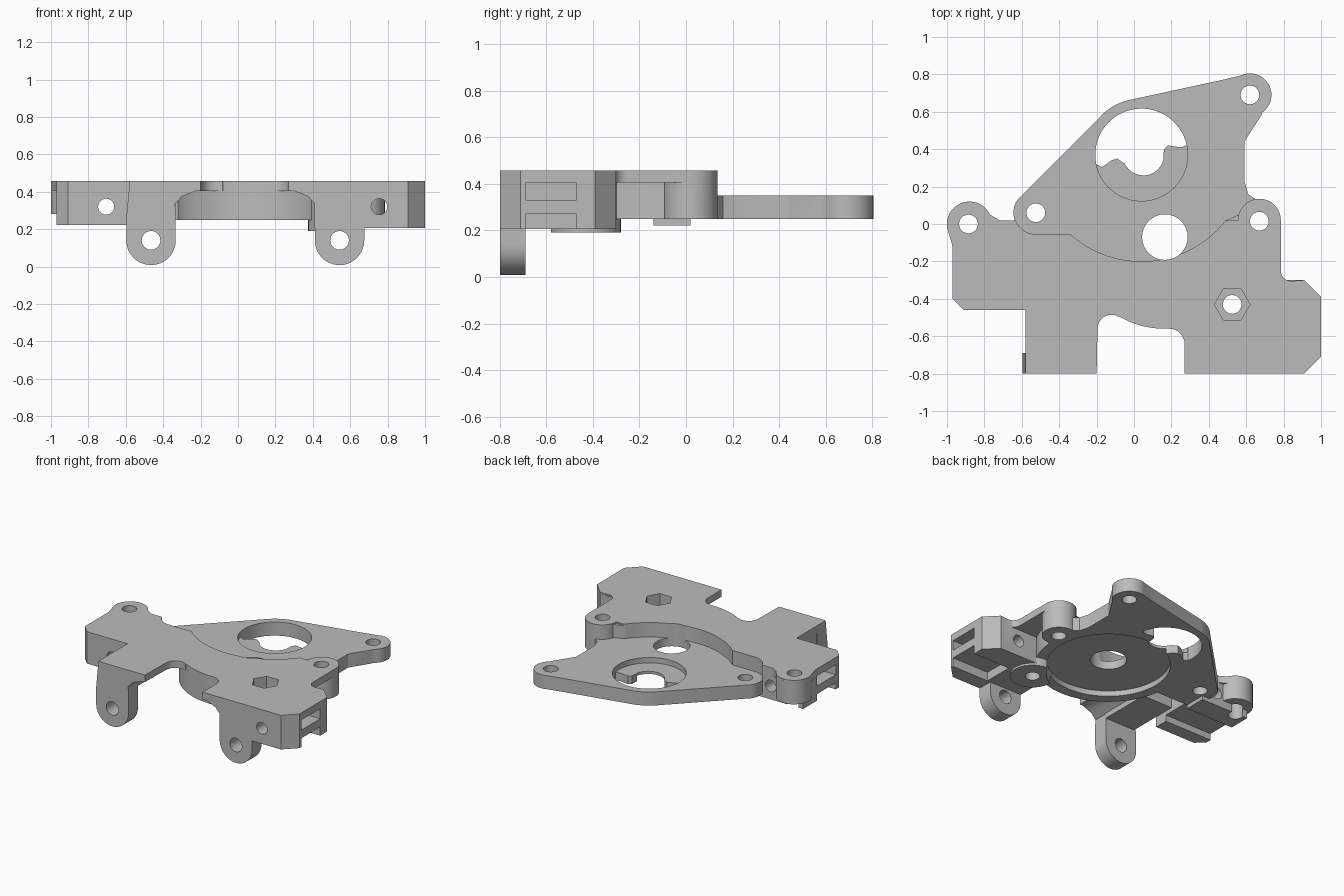
import bpy, bmesh
from math import radians, cos, sin

cube = bpy.data.objects.get("Cube")
if cube:
    bpy.data.objects.remove(cube, do_unlink=True)

grey = bpy.data.materials.new("plain_grey")
grey.use_nodes = True
grey.diffuse_color = (0.5, 0.5, 0.5, 1)
grey.node_tree.nodes["Principled BSDF"].inputs["Base Color"].default_value = (0.5, 0.5, 0.5, 1)


def arc(x, y, r, start, end, n=16):
    """Points along an arc, angles in degrees."""
    steps = [radians(start + (end - start) * i / n) for i in range(n + 1)]
    return [(x + r * cos(a), y + r * sin(a)) for a in steps]


def circle(x, y, r, n=40):
    return arc(x, y, r, 0, 360, n)[:-1]


def rect(x0, x1, y0, y1):
    return [(x0, y0), (x1, y0), (x1, y1), (x0, y1)]


def prism(name, pts, lo, hi, axis="z"):
    """Extrude an outline along z (x, y points) or along y (x, z points)."""
    bm = bmesh.new()
    place = (lambda p, h: (p[0], p[1], h)) if axis == "z" else (lambda p, h: (p[0], h, p[1]))
    a = [bm.verts.new(place(p, lo)) for p in pts]
    b = [bm.verts.new(place(p, hi)) for p in pts]
    bm.faces.new(a)
    bm.faces.new(b)
    for i in range(len(pts)):
        j = (i + 1) % len(pts)
        bm.faces.new((a[i], a[j], b[j], b[i]))
    bmesh.ops.recalc_face_normals(bm, faces=bm.faces)
    mesh = bpy.data.meshes.new(name)
    bm.to_mesh(mesh)
    bm.free()
    mesh.materials.append(grey)
    ob = bpy.data.objects.new(name, mesh)
    bpy.context.collection.objects.link(ob)
    return ob


TOP, DECK, STEP, BASE = 0.457, 0.405, 0.35, 0.25
HUB = (0.165, -0.07)
BORE = (0.04, 0.37)

# Thin deck across the front
deck = prism("carriage_body",
    [(-0.97, -0.4), (-0.91, -0.46), (-0.58, -0.46), (-0.58, -0.8), (-0.2, -0.8)]
    + arc(-0.12, -0.56, 0.075, 180, 60, 8) + arc(*HUB, 0.49, 240, 272, 10)
    + arc(0.19, -0.64, 0.08, 90, 0, 8)
    + [(0.27, -0.8), (0.91, -0.8), (1, -0.71), (1, -0.39), (0.91, -0.3)]
    + arc(0.84, -0.25, 0.055, 270, 180, 6)
    + arc(0.67, 0.02, 0.115, 0, 180, 20)
    + [(0.5, 0.02), (-0.72, 0.02)]
    + arc(-0.88, 0, 0.12, 25, 195, 20) + [(-0.97, -0.12)], DECK, TOP)

# Rear plate with rounded corners
rear = prism("rear_plate",
    arc(-0.525, 0.06, 0.12, 145, 270) + [(0.67, -0.095)]
    + arc(0.67, 0.02, 0.115, -90, 100)
    + [(0.61, 0.16), (0.59, 0.23), (0.59, 0.44), (0.68, 0.58)]
    + arc(0.62, 0.69, 0.115, -55, 115) + [(0.47, 0.77)]
    + arc(*BORE, 0.3, 102, 138), BASE, STEP)

# Hub, side blocks and bosses
parts = [
    rear,
    prism("hub", circle(*HUB, 0.49, 72), BASE, TOP - 0.01),
    prism("right_block", [(-0.97, -0.4), (-0.91, -0.46), (-0.58, -0.46),
                          (-0.58, 0.02), (-0.97, 0.02)], 0.222, TOP - 0.01),
    prism("left_block", [(0.41, -0.8), (0.91, -0.8), (1, -0.71), (1, -0.39),
                         (0.91, -0.3), (0.41, -0.3)], 0.205, TOP - 0.01),
    prism("step_wall", rect(-0.6, -0.25, -0.14, -0.03), BASE, TOP - 0.01),
    prism("right_corner_boss", circle(-0.88, 0, 0.12), 0.28, TOP - 0.01),
    prism("left_corner_boss", circle(0.67, 0.02, 0.115), BASE, TOP - 0.01),
    prism("nut_boss", circle(0.525, -0.43, 0.15), 0.19, TOP - 0.01),
    prism("right_rib", rect(-0.58, -0.333, -0.7, -0.3), 0.3, TOP - 0.01),
]

# Front lugs and the haunches under the deck
for side, x in (("right", -0.465), ("left", 0.543)):
    parts.append(prism(side + "_lug", arc(x, 0.14, 0.132, 180, 360, 24)
                       + [(x + 0.132, 0.3), (x + 0.115, TOP - 0.01),
                          (x - 0.115, TOP - 0.01), (x - 0.132, 0.26)], -0.8, -0.69, "y"))
for side, x, d in (("right", -0.35, 1), ("left", 0.425, -1)):
    parts.append(prism(side + "_haunch",
        [(x, 0.33), (x + d * 0.02, 0.34), (x + d * 0.05, 0.375),
         (x + d * 0.14, DECK + 0.005), (x + d * 0.14, TOP - 0.01), (x, TOP - 0.01)],
        -0.8, -0.4, "y"))

# Cutters: step pocket, hub recess, bore and its lower opening
cuts = [
    prism("step_pocket", arc(-0.525, 0.06, 0.115, 180, 265, 8) + [(-0.34, -0.055)]
          + arc(*BORE, 0.57, 228, 322, 40) + arc(0.67, 0.02, 0.115, 165, 90, 8)
          + [(0.67, 0.9), (-0.64, 0.9)], STEP, 0.7),
    prism("hub_recess", circle(*HUB, 0.415, 72), 0.1, 0.29),
    prism("bore", circle(*BORE, 0.247, 64), 0.31, 0.7),
    prism("bore_opening", arc(*BORE, 0.247, 12, 192, 32)
          + [(-0.17, 0.305), (-0.12, 0.34), (-0.09, 0.35), (-0.06, 0.33)]
          + arc(0.05, 0.37, 0.11, 205, 345) + [(0.16, 0.4), (0.18, 0.42), (0.25, 0.41)],
          0.1, 0.6),
    prism("nut_pocket", circle(0.525, -0.43, 0.095, 6), 0.33, 0.7),
    # Belt slots and open notches in both side blocks
    prism("left_slot", rect(0.7, 1.2, -0.69, -0.47), 0.33, 0.404),
    prism("left_notch", rect(0.7, 1.2, -0.69, -0.47), 0.1, 0.27),
    prism("right_slot", rect(-1.2, -0.62, -0.36, -0.14), 0.33, 0.404),
    prism("right_notch", rect(-1.2, -0.5, -0.36, -0.14), 0.1, 0.27),
    # Rod holes along y
    prism("right_rod_hole", circle(-0.705, 0.32, 0.043, 24), -0.6, 0.2, "y"),
    prism("left_rod_hole", circle(0.755, 0.32, 0.043, 24), -0.9, -0.2, "y"),
    prism("right_lug_hole", circle(-0.465, 0.14, 0.05, 24), -0.9, -0.6, "y"),
    prism("left_lug_hole", circle(0.543, 0.14, 0.05, 24), -0.9, -0.6, "y"),
]
# Vertical screw holes and the hub hole
for x, y, r in ((-0.885, 0, 0.05), (-0.525, 0.06, 0.05), (0.62, 0.69, 0.05),
                (0.67, 0.015, 0.05), (0.525, -0.43, 0.05), (*HUB, 0.122)):
    cuts.append(prism("screw_hole", circle(x, y, r, 32), 0.05, 0.8))

# Merge the parts, then cut
for ops, kind in ((parts, "UNION"), (cuts, "DIFFERENCE")):
    for ob in ops:
        mod = deck.modifiers.new(ob.name, "BOOLEAN")
        mod.operation = kind
        mod.solver = "EXACT"
        mod.object = ob
        ob.hide_render = True
bpy.context.view_layer.update()
result = bpy.data.meshes.new_from_object(deck.evaluated_get(bpy.context.evaluated_depsgraph_get()))
deck.modifiers.clear()
deck.data = result
for ob in parts + cuts:
    bpy.data.objects.remove(ob, do_unlink=True)

# Smooth the curved walls, keep edges sharp
bpy.ops.object.select_all(action="DESELECT")
deck.select_set(True)
bpy.context.view_layer.objects.active = deck
bpy.ops.object.shade_smooth_by_angle(angle=radians(30))
